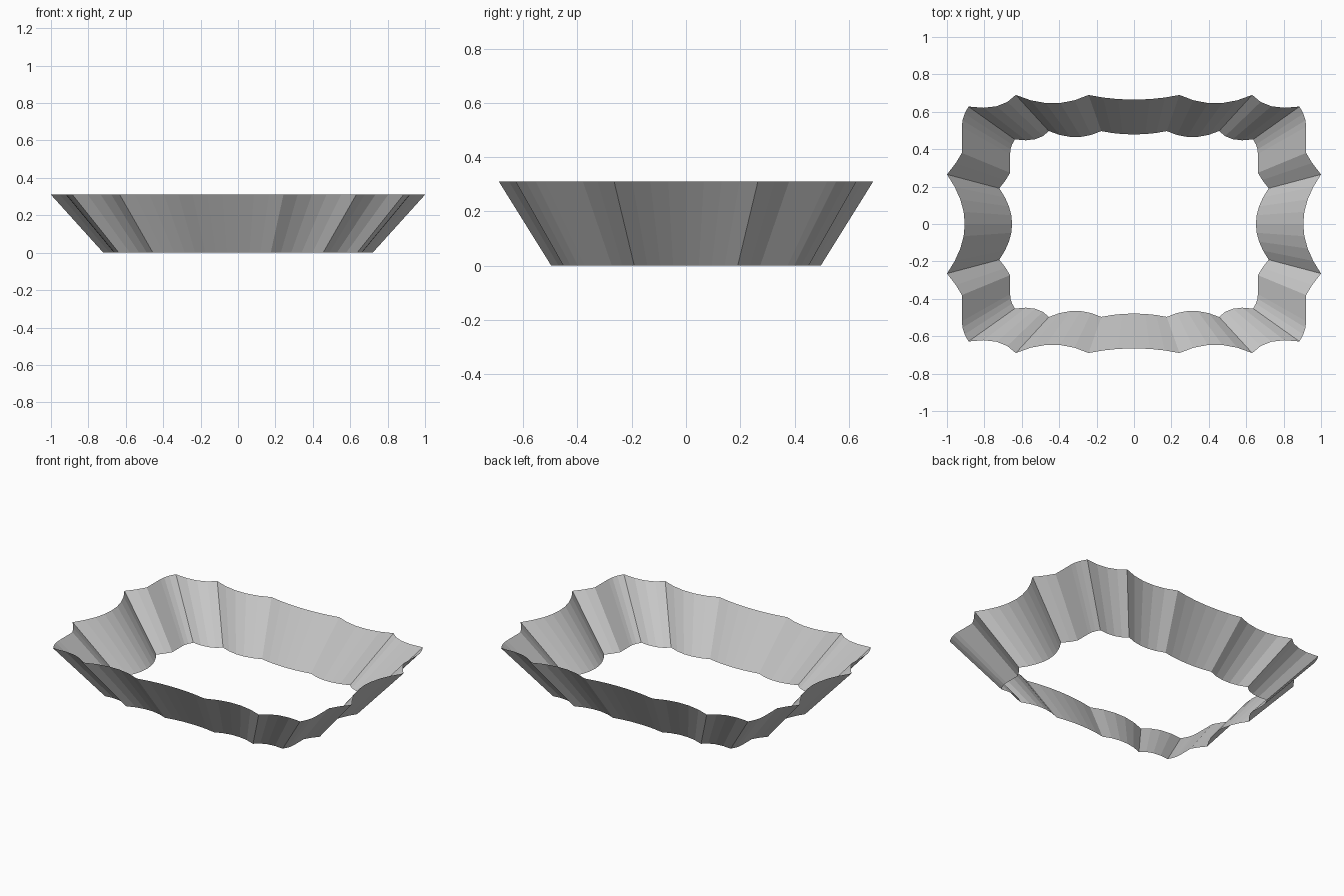
import bpy
import bmesh
from mathutils import Vector

HEIGHT = 0.31
BASE_SCALE = 0.72  # the foot outline is a reduced copy of the rim

cube = bpy.data.objects.get("Cube")
if cube:
    bpy.data.objects.remove(cube, do_unlink=True)


def make_material(name, value):
    material = bpy.data.materials.new(name)
    material.use_nodes = True
    colour = (value, value, value, 1)
    material.diffuse_color = colour
    material.node_tree.nodes["Principled BSDF"].inputs["Base Color"].default_value = colour
    return material


def scallop(path, control, end, steps):
    """Extend the outline with one curved scallop made of straight steps."""
    start, control, end = path[-1], Vector(control), Vector(end)
    for i in range(1, steps + 1):
        t = i / steps
        path.append(start * (1 - t) ** 2 + control * 2 * t * (1 - t) + end * t * t)


# Quarter outline of the rim, from the middle of the back to the middle of the left side
rim = [Vector((0, 0.665))]
scallop(rim, (0.13, 0.665), (0.243, 0.69), 3)     # long shallow back scallop
scallop(rim, (0.43, 0.60), (0.632, 0.69), 5)      # short back scallop
scallop(rim, (0.71, 0.60), (0.885, 0.628), 4)     # scallop beside the corner
scallop(rim, (0.922, 0.57), (0.92, 0.52), 3)      # rounded corner
scallop(rim, (0.92, 0.45), (0.92, 0.38), 1)       # straight side
scallop(rim, (0.945, 0.33), (1, 0.265), 2)        # flare to the side point
scallop(rim, (0.905, 0.13), (0.905, 0), 4)        # deep side scallop

# Sloping wall between the foot and the rim
bm = bmesh.new()
foot_verts = [bm.verts.new((p.x * BASE_SCALE, p.y * BASE_SCALE, 0)) for p in rim]
rim_verts = [bm.verts.new((p.x, p.y, HEIGHT)) for p in rim]
for i in range(len(rim) - 1):
    bm.faces.new((foot_verts[i], rim_verts[i], rim_verts[i + 1], foot_verts[i + 1]))
mesh = bpy.data.meshes.new("scalloped_wall")
bm.to_mesh(mesh)
bm.free()
mesh.materials.append(make_material("light grey", 0.6))

wall = bpy.data.objects.new("scalloped_wall", mesh)
bpy.context.collection.objects.link(wall)

# Mirror the quarter to all four corners
mirror = wall.modifiers.new("four_corners", "MIRROR")
mirror.use_axis = (True, True, False)
mirror.use_clip = True
mirror.merge_threshold = 0.001
